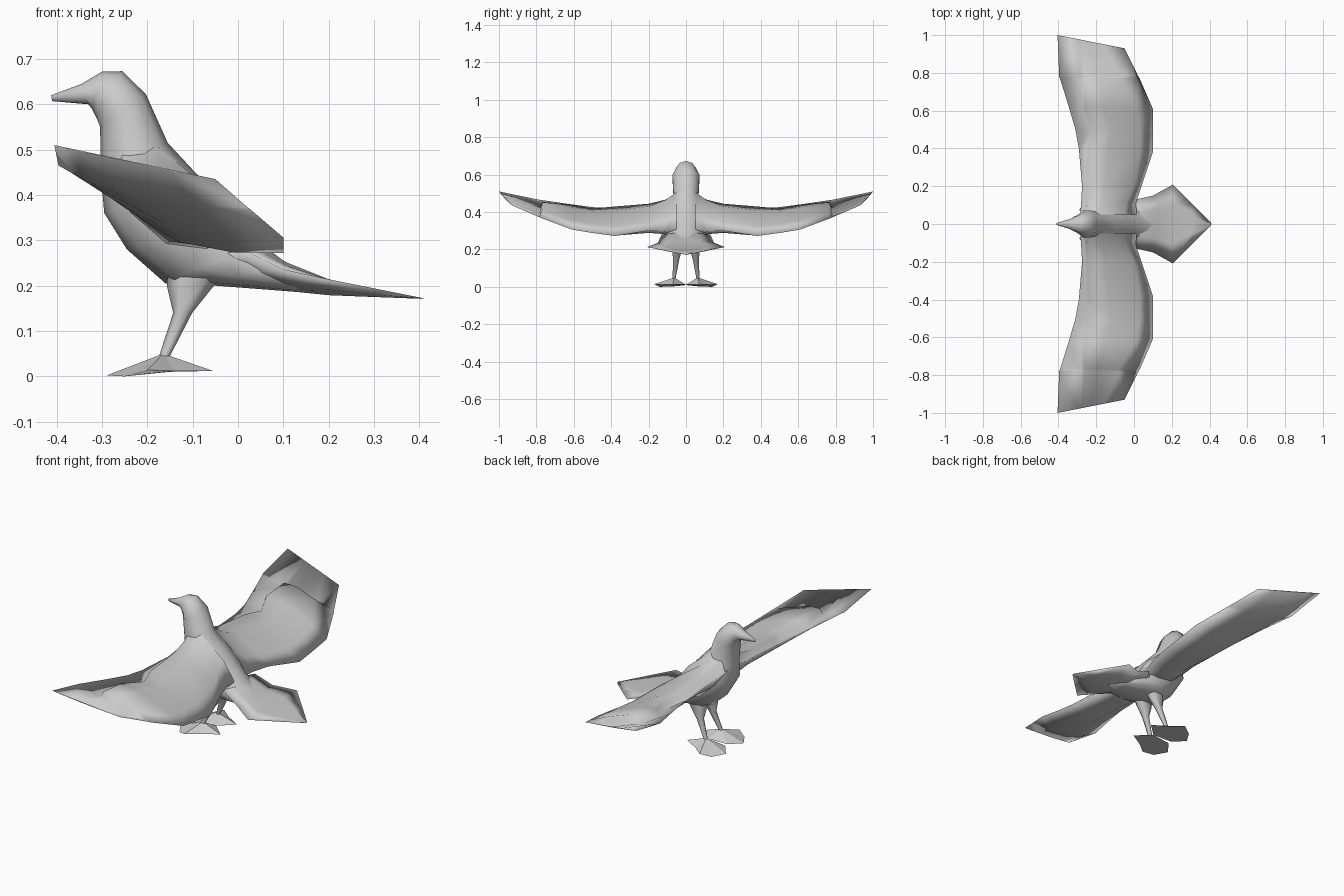
import bpy, bmesh, math
from mathutils import Vector

if "Cube" in bpy.data.objects:
    bpy.data.objects.remove(bpy.data.objects["Cube"])

grey = bpy.data.materials.new("plain grey")
grey.diffuse_color = (0.6, 0.6, 0.6, 1)
grey.use_nodes = True
grey.node_tree.nodes["Principled BSDF"].inputs["Base Color"].default_value = grey.diffuse_color


def finish(name, bm, smooth=True):
    bmesh.ops.recalc_face_normals(bm, faces=bm.faces)
    me = bpy.data.meshes.new(name)
    bm.to_mesh(me)
    bm.free()
    me.materials.append(grey)
    for p in me.polygons:
        p.use_smooth = smooth
    ob = bpy.data.objects.new(name, me)
    bpy.context.collection.objects.link(ob)
    return ob


def loft(name, rings, caps=(True, True)):
    """Skin closed rings that share one point count, and cap chosen ends."""
    bm = bmesh.new()
    vs = [[bm.verts.new(p) for p in r] for r in rings]
    n = len(vs[0])
    for a, b in zip(vs, vs[1:]):
        for i in range(n):
            j = (i + 1) % n
            bm.faces.new((a[i], a[j], b[j], b[i]))
    for ring, cap in zip((vs[0], vs[-1]), caps):
        if cap:
            bm.faces.new(ring)
    return finish(name, bm)


def oval(fx, fz, bx, bz, w, n=10):
    """Ring through a front point and a back point, with half-width w."""
    f, b = Vector((fx, 0, fz)), Vector((bx, 0, bz))
    mid, half = (f + b) / 2, (f - b) / 2
    return [mid + half * math.cos(math.tau * i / n)
            + Vector((0, w * math.sin(math.tau * i / n), 0)) for i in range(n)]


# body from beak to rump: front x, z, back x, z, half-width
loft("body", [oval(*s) for s in (
    (-.41, .607, -.412, .62, .005),
    (-.33, .60, -.345, .645, .028),
    (-.322, .59, -.30, .672, .042),
    (-.312, .57, -.255, .673, .055),
    (-.304, .55, -.203, .622, .076),
    (-.303, .45, -.155, .515, .070),
    (-.295, .36, -.09, .445, .112),
    (-.245, .28, -.02, .37, .115),
    (-.16, .205, .045, .297, .108),
    (-.05, .20, .10, .255, .10),
    (.08, .19, .17, .222, .07),
    (.22, .179, .22, .20, .02))])

# wing stations: leading x, y, z, trailing x, y, z,
# raised arm start x, end x, arm height, belly depth
STATIONS = (
    (-.285, .05, .44, .015, .05, .305, -.265, -.05, .115, .075),
    (-.28, .11, .428, .01, .11, .297, -.26, -.04, .085, .08),
    (-.275, .2, .422, .04, .2, .30, -.255, .0, .055, .07),
    (-.292, .4, .42, .10, .38, .272, -.25, .03, .045, .062),
    (-.31, .5, .426, .10, .50, .288, -.22, .03, .042, .058),
    (-.345, .62, .442, .10, .61, .306, -.27, .01, .04, .05),
    (-.39, .765, .463, .03, .77, .366, -.27, -.08, .034, .038),
    (-.396, .78, .465, .021, .785, .373, -.27, -.08, -.016, .036),
    (-.405, 1.0, .51, -.05, .93, .435, -.29, -.16, .0, .004))


def wing_ring(lx, ly, lz, tx, ty, tz, hx0, hx1, h, belly, side):
    lead, trail = Vector((lx, ly, lz)), Vector((tx, ty, tz))

    def at(x, up):
        p = lead.lerp(trail, (x - lx) / (tx - lx))
        return p + Vector((0, 0, up))
    c = tx - lx
    dip = -.012 if .3 < ly < .9 else 0
    pts = [lead, at(hx0 - .008, dip), at(hx0 + .008, h * .6),
           at(hx0 * .6 + hx1 * .4, h), at(hx1, h * .6), trail,
           at(lx + c * .72, -belly * .65), at(lx + c * .42, -belly),
           at(lx + c * .15, -belly * .6)]
    return [Vector((p.x, p.y * side, p.z)) for p in pts]


for side, label in ((-1, "right"), (1, "left")):
    loft(label + "_wing", [wing_ring(*s, side) for s in STATIONS], (False, True))

    # leg: x, y, z, radius along x, radius along y
    loft(label + "_leg", [
        [Vector((x + rx * math.cos(math.tau * i / 6),
                 side * (y + ry * math.sin(math.tau * i / 6)), z)) for i in range(6)]
        for x, y, z, rx, ry in ((-.095, .045, .225, .06, .033), (-.105, .048, .20, .052, .03),
                                (-.122, .053, .14, .021, .018), (-.162, .064, .045, .012, .010))],
         (False, False))

    # foot: low pyramid with a toe outline
    bm = bmesh.new()
    toes = [bm.verts.new((x, side * y, z)) for x, y, z in (
        (-.29, .075, .002), (-.24, .01, .008), (-.13, .0, .012),
        (-.055, .07, .012), (-.14, .12, .012), (-.20, .17, .014), (-.25, .14, .0))]
    top = bm.verts.new((-.165, .064 * side, .05))
    for i, v in enumerate(toes):
        bm.faces.new((v, toes[(i + 1) % len(toes)], top))
    bm.faces.new(toes)
    finish(label + "_foot", bm, False)


# tail: fan whose edges lift outwards: x, edge x, edge y, edge z, top z, bottom z
def tail_ring(x, xe, y, ze, zt, zb):
    return [Vector(p) for p in (
        (xe, -y, ze), (x, -y * .5, ze * .5 + zt * .5), (x, 0, zt),
        (x, y * .5, ze * .5 + zt * .5), (xe, y, ze),
        (x, y * .5, ze * .35 + zb * .65), (x, 0, zb), (x, -y * .5, ze * .35 + zb * .65))]


loft("tail", [tail_ring(*s) for s in (
    (-.03, -.03, .09, .27, .30, .203),
    (.03, .01, .13, .28, .295, .198),
    (.11, .10, .15, .236, .25, .188),
    (.20, .205, .208, .213, .214, .179),
    (.30, .31, .104, .192, .193, .175),
    (.405, .41, .003, .172, .173, .171))], (False, True))
